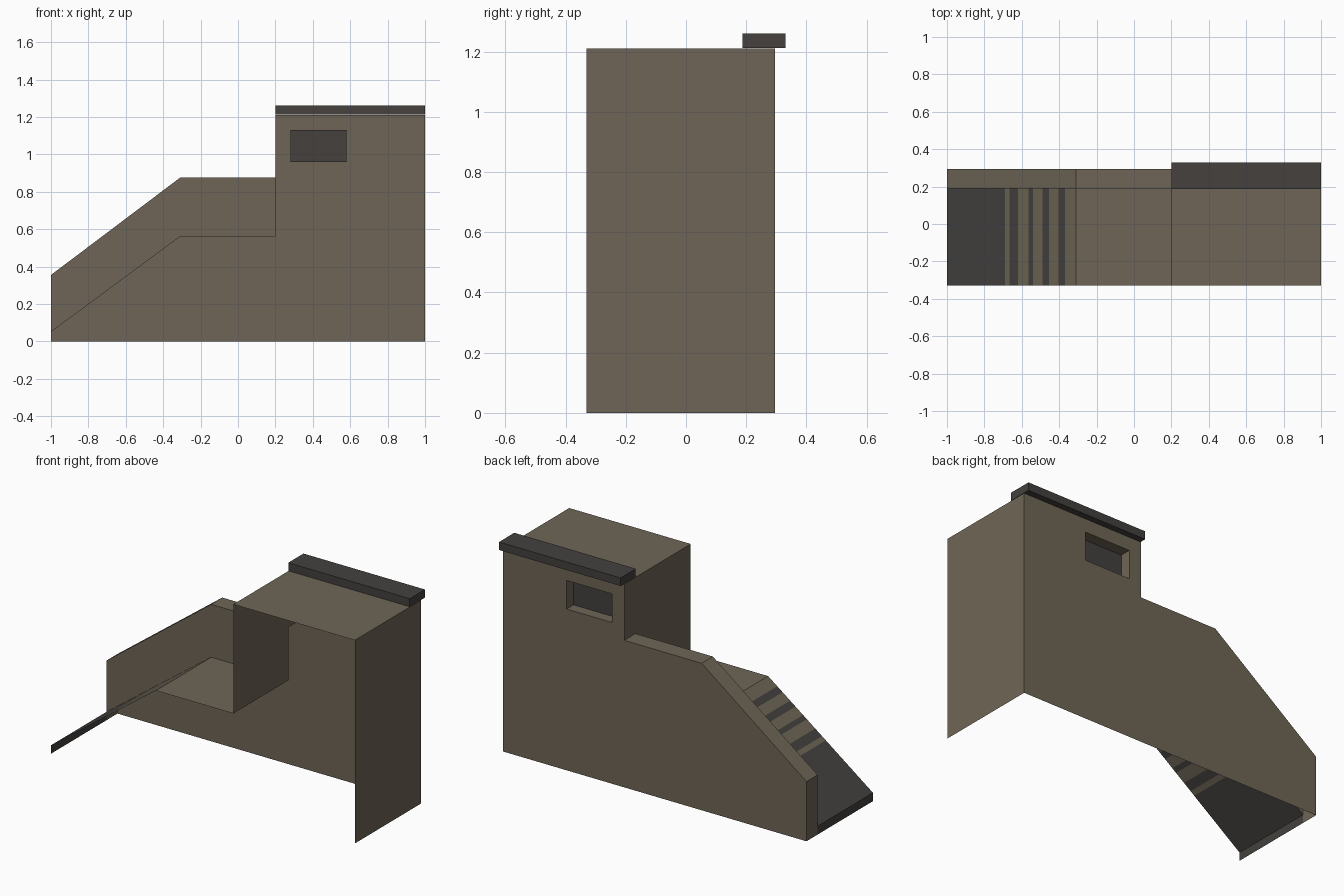
import bpy
import bmesh

if "Cube" in bpy.data.objects:
    bpy.data.objects.remove(bpy.data.objects["Cube"])


def material(name, rgb):
    m = bpy.data.materials.new(name)
    m.diffuse_color = (*rgb, 1.0)
    m.use_nodes = True
    m.node_tree.nodes["Principled BSDF"].inputs["Base Color"].default_value = m.diffuse_color
    return m


STONE = material("brown stone", (0.156, 0.131, 0.092))
DARK = material("dark grey", (0.058, 0.053, 0.049))

FRONT, INNER, BACK, PANE = -0.33, 0.19, 0.295, 0.23


def make(name, faces, mats, rule=None):
    """Build one object from polygons; rule picks a material index by face."""
    bm = bmesh.new()
    for pts in faces:
        bm.faces.new([bm.verts.new(p) for p in pts])
    bmesh.ops.remove_doubles(bm, verts=bm.verts, dist=1e-5)
    if rule:
        for f in bm.faces:
            f.material_index = rule(f)
    me = bpy.data.meshes.new(name)
    bm.to_mesh(me)
    bm.free()
    for m in mats:
        me.materials.append(m)
    ob = bpy.data.objects.new(name, me)
    bpy.context.collection.objects.link(ob)
    return ob


def strip(path, y0, y1):
    """Sheet following an (x, z) path, spanning y0 to y1."""
    return [[(a[0], y0, a[1]), (b[0], y0, b[1]), (b[0], y1, b[1]), (a[0], y1, a[1])]
            for a, b in zip(path, path[1:])]


def flat(profile, y):
    return [(x, y, z) for x, z in profile]


def rect(x0, x1, z0, z1):
    return [(x0, z0), (x0, z1), (x1, z1), (x1, z0)]


# Back wall: sloped part plus a tower panel with a window opening
outer = rect(0.2, 1.0, 0.0, 1.21)
hole = rect(0.28, 0.58, 0.96, 1.13)
wall = [flat([(-1, 0), (-1, 0.355), (-0.31, 0.875), (0.2, 0.875), (0.2, 0)], BACK)]
reveal = []
for i in range(4):
    j = (i + 1) % 4
    wall.append(flat([outer[i], outer[j], hole[j], hole[i]], BACK))
    (ax, az), (bx, bz) = hole[i], hole[j]
    reveal.append([(ax, PANE, az), (ax, BACK, az), (bx, BACK, bz), (bx, PANE, bz)])
make("back_wall", wall, [STONE])
make("window_reveal", reveal, [STONE])
make("window_pane", [flat(hole, PANE)], [DARK])

# Parapet: inner face above the ramp, and its end and coping
make("parapet_inner_face",
     [flat([(-1, 0.05), (-0.31, 0.56), (0.2, 0.56), (0.2, 0.875),
            (-0.31, 0.875), (-1, 0.355)], INNER)], [STONE])
make("parapet_coping",
     strip([(-1, 0), (-1, 0.355), (-0.31, 0.875), (0.2, 0.875)], INNER, BACK), [STONE])

# Ramp: dark toe and slope, with brown bands across the upper half
cuts = [-1, -0.69, -0.665, -0.62, -0.565, -0.54, -0.49, -0.455, -0.405, -0.37, -0.31]
slope = [(x, 0.05 + (x + 1) * 0.51 / 0.69) for x in cuts]
bands = list(zip(cuts, cuts[1:]))


def ramp_rule(f):
    x = f.calc_center_median().x
    return next((i % 2 for i, (a, b) in enumerate(bands) if a < x < b), 0)


make("ramp", strip([(-1, 0)] + slope, FRONT, INNER), [DARK, STONE], ramp_rule)

# Landing, tower side, roof and end wall
make("landing", strip([(-0.31, 0.56), (0.2, 0.56)], FRONT, INNER), [STONE])
make("tower_side", strip([(0.2, 0.56), (0.2, 1.21)], FRONT, INNER)
     + strip([(0.2, 0.875), (0.2, 1.21)], INNER, BACK), [STONE])
make("tower_roof", strip([(0.2, 1.21), (1, 1.21), (1, 0)], FRONT, BACK), [STONE])

# Dark ledge along the roof's back edge
cap = rect(0.2, 1.0, 1.212, 1.26)
make("roof_ledge", strip(cap + cap[:1], INNER - 0.003, 0.33)
     + [flat(cap[::-1], INNER - 0.003), flat(cap, 0.33)], [DARK])
